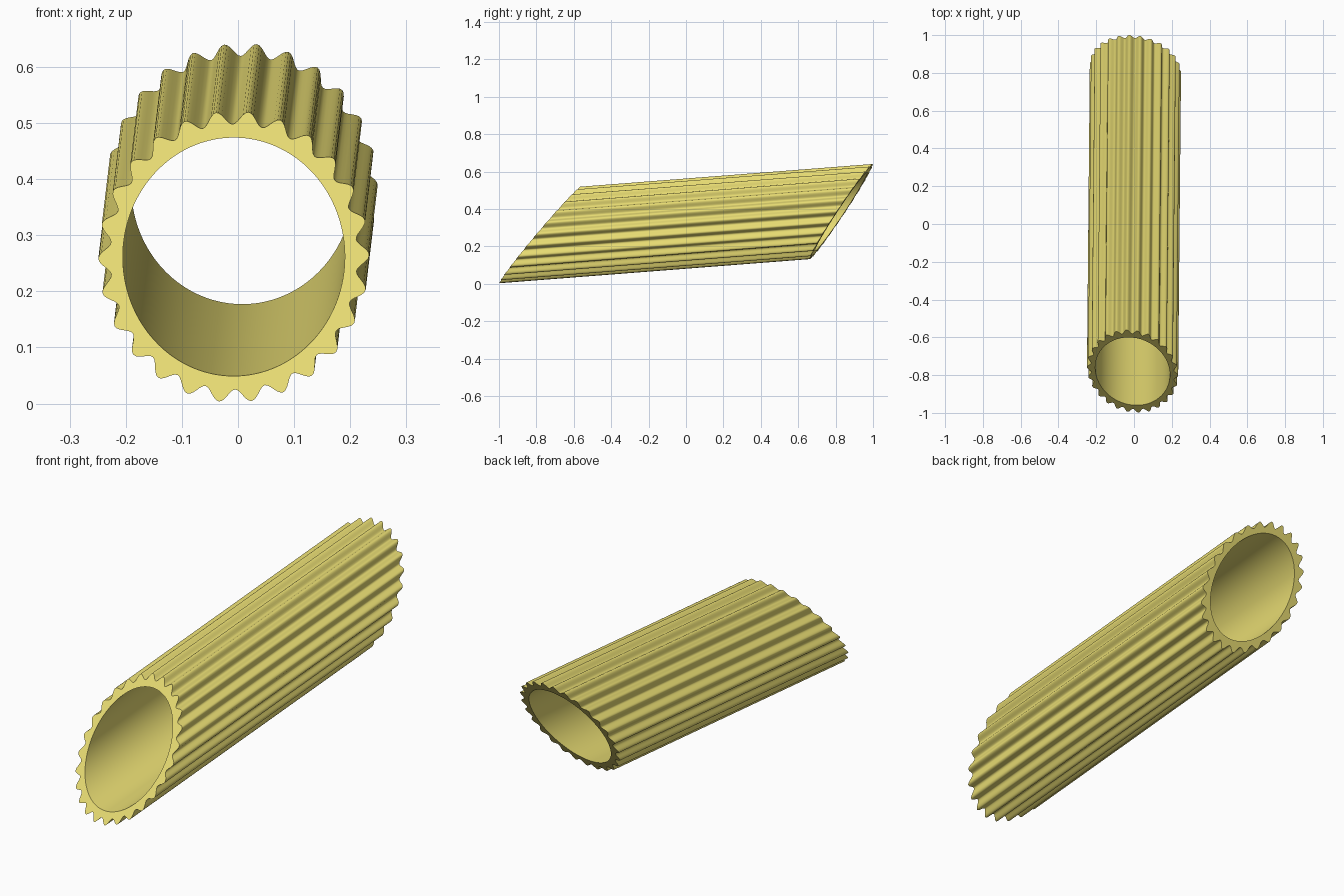
import bpy, bmesh, math
from mathutils import Vector

if "Cube" in bpy.data.objects:
    bpy.data.objects.remove(bpy.data.objects["Cube"])

RIDGES, STEPS = 26, 12
N = RIDGES * STEPS
ROLL = 0.02

# Tube axis, tilted slightly upward to the back
front_c = Vector((-0.0075, -0.78, 0.2615))
back_c = Vector((0.0075, 0.83, 0.3865))
axis = (back_c - front_c).normalized()
side = Vector((1, 0, 0)) - axis * axis.x
side.normalize()
up = side.cross(axis)

# Slanted cut planes: normal of y = kx * x + kz * z
front_n = Vector((0.10, 1, -0.84))
back_n = Vector((0.10, 1, -0.66))


def cut_ring(bm, centre, normal, radius):
    """Slide each profile point along the axis onto the cut plane."""
    ring = []
    for i in range(N):
        a = 2 * math.pi * i / N
        r = radius(a)
        b = a + math.pi / 2 + math.pi / RIDGES + ROLL
        p = (side * math.cos(b) + up * math.sin(b)) * r
        p -= axis * (p.dot(normal) / axis.dot(normal))
        ring.append(bm.verts.new(centre + p))
    return ring


def outer(a):
    return 0.231 + 0.0107 * math.cos(RIDGES * a)


def inner(a):
    return 0.198


bm = bmesh.new()
rings = [cut_ring(bm, front_c, front_n, outer), cut_ring(bm, back_c, back_n, outer),
         cut_ring(bm, back_c, back_n, inner), cut_ring(bm, front_c, front_n, inner)]

# Outer wall, back rim, inner wall, front rim
for k in range(4):
    r0, r1 = rings[k], rings[(k + 1) % 4]
    for i in range(N):
        j = (i + 1) % N
        bm.faces.new((r0[i], r0[j], r1[j], r1[i]))
bmesh.ops.recalc_face_normals(bm, faces=bm.faces)

mesh = bpy.data.meshes.new("ridged_tube")
bm.to_mesh(mesh)
bm.free()
tube = bpy.data.objects.new("ridged_tube", mesh)
bpy.context.collection.objects.link(tube)

mat = bpy.data.materials.new("pasta_yellow")
mat.diffuse_color = (0.80, 0.71, 0.17, 1)
mat.use_nodes = True
mat.node_tree.nodes["Principled BSDF"].inputs["Base Color"].default_value = mat.diffuse_color
mesh.materials.append(mat)

bpy.context.view_layer.objects.active = tube
tube.select_set(True)
bpy.ops.object.shade_smooth_by_angle(angle=math.radians(35))
